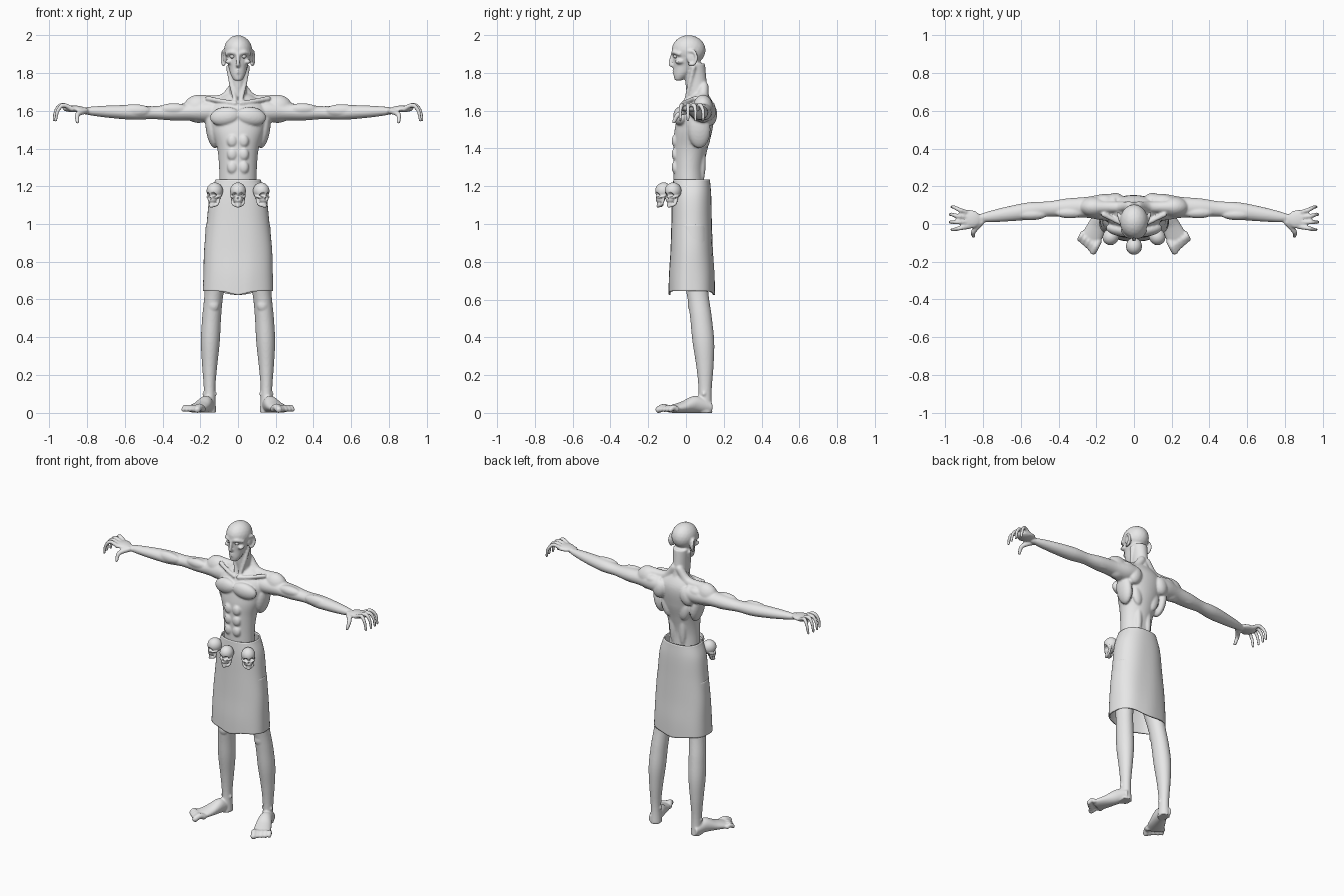
import bpy, bmesh, math
from mathutils import Matrix, Vector, Euler

if "Cube" in bpy.data.objects:
    bpy.data.objects.remove(bpy.data.objects["Cube"])

AXIS_X, AXIS_Y, AXIS_Z = Matrix.Identity(3)
grey = (.8, .8, .8, 1)
clay = bpy.data.materials.new("light_grey_clay")
clay.use_nodes = True
clay.diffuse_color = grey
clay.node_tree.nodes["Principled BSDF"].inputs["Base Color"].default_value = grey


def curve_at(points, t):
    """Smooth curve through evenly spaced numbers or vectors."""
    last = len(points) - 1
    i = min(int(t * last), last - 1)
    f = t * last - i
    a, b, c, d = (points[min(max(i + k, 0), last)] for k in (-1, 0, 1, 2))
    return b + (c - a) * (f / 2) + (2 * a - 5 * b + 4 * c - d) * (f * f / 2) + (3 * (b - c) + d - a) * (f ** 3 / 2)


def limb(bm, path, widths, depths, across, through, power=1, caps=True, rows=40, sides=48):
    """Skin of oval cross-sections following a path."""
    path = [Vector(point) for point in path]
    rings = []
    for row in range(rows + 1):
        t = row / rows
        centre, width, depth = (curve_at(values, t) for values in (path, widths, depths))
        ring = []
        for side in range(sides):
            angle = math.tau * side / sides
            c, s = (math.copysign(abs(w) ** power, w) for w in (math.cos(angle), math.sin(angle)))
            ring.append(bm.verts.new(centre + across * width * c + through * depth * s))
        rings.append(ring)
    for lower, upper in zip(rings, rings[1:]):
        for side in range(sides):
            bm.faces.new((lower[side - 1], lower[side], upper[side], upper[side - 1]))
    if caps:
        bm.faces.new(rings[0])
        bm.faces.new(rings[-1])


def blob(bm, centre, radii, tilt=(0, 0, 0), detail=3):
    placed = Matrix.LocRotScale(Vector(centre), Euler(tilt), Vector(radii))
    bmesh.ops.create_icosphere(bm, subdivisions=detail, radius=1, matrix=placed)


def cord(bm, path, start_radius, end_radius, beads=16):
    """Rounded, tapering cord."""
    path = [Vector(point) for point in path]
    for bead in range(beads + 1):
        t = bead / beads
        radius = start_radius + (end_radius - start_radius) * t
        blob(bm, curve_at(path, t), (radius, radius, radius), detail=2)


def mirror(bm):
    copies = bmesh.ops.duplicate(bm, geom=bm.verts[:] + bm.edges[:] + bm.faces[:])["geom"]
    for item in copies:
        if isinstance(item, bmesh.types.BMVert):
            item.co.x *= -1


def finish(bm, name, voxel=None, smoothing=0):
    """Turn the parts into one object, fused into a single skin if a voxel size is given."""
    bmesh.ops.recalc_face_normals(bm, faces=bm.faces[:])
    mesh = bpy.data.meshes.new(name)
    bm.to_mesh(mesh)
    bm.free()
    mesh.shade_smooth()
    mesh.materials.append(clay)
    result = bpy.data.objects.new(name, mesh)
    bpy.context.collection.objects.link(result)
    if voxel:
        fuse = result.modifiers.new("fuse", "REMESH")
        fuse.mode = "VOXEL"
        fuse.voxel_size = voxel
        fuse.use_smooth_shade = True
        soften = result.modifiers.new("soften", "SMOOTH")
        soften.iterations = smoothing
    return result


def add_arm(bm):
    heights = (.07, .07, .055, .05, .04, .046, .04, .03, .018)
    limb(bm, [(.1, .09, 1.6), (.45, .08, 1.59), (.83, .03, 1.6)],
         heights, [height * .85 for height in heights], AXIS_Y, AXIS_Z)
    # deltoid, biceps, triceps, forearm, palm
    blob(bm, (.21, .09, 1.61), (.08, .055, .075))
    blob(bm, (.34, .06, 1.61), (.08, .03, .03))
    blob(bm, (.33, .1, 1.58), (.08, .03, .03))
    blob(bm, (.55, .05, 1.6), (.09, .03, .035))
    blob(bm, (.87, .025, 1.61), (.06, .05, .018))
    # curled fingers, then the thumb
    for finger in range(4):
        root, tip = .06 - .025 * finger, .09 - .04 * finger
        reach = .98 - .01 * abs(finger - 1.5)
        cord(bm, [(.88, root, 1.61), (reach - .04, (root + tip) / 2, 1.63),
                  (reach - .01, tip, 1.6), (reach, tip, 1.55)], .014, .009)
    cord(bm, [(.81, .01, 1.6), (.85, -.04, 1.58), (.85, -.065, 1.54)], .018, .01)


def add_leg(bm):
    widths = (.07, .07, .06, .05, .05, .05, .04, .03, .035)
    limb(bm, [(.1, .03, 1), (.115, .045, .75), (.14, .08, .5), (.15, .1, .25), (.15, .1, 0)],
         widths, [width * 1.15 for width in widths], AXIS_X, AXIS_Y)
    # kneecap and ankle bones
    blob(bm, (.13, .03, .57), (.03, .02, .035))
    blob(bm, (.15, .095, .1), (.04, .015, .02))
    # foot and toes, splayed outward
    ahead = Vector((.45, -.9, 0))
    across = ahead.cross(-AXIS_Z)
    if across.x < 0:
        across.negate()
    depths = (.03, .045, .03, .02)
    spots = ((.15, .13), (.17, .05), (.2, -.02), (.23, -.08))
    limb(bm, [(*spot, depth) for spot, depth in zip(spots, depths)], (.03, .04, .05, .055), depths, across, AXIS_Z)
    for toe in range(5):
        radius, length = (.019, .06) if toe == 0 else (.014, .06 - .006 * toe)
        root = Vector((.23, -.07, .02)) + across * .023 * (toe - 2)
        middle = root + ahead * length / 2 + AXIS_Z * .01
        tip = root + ahead * length - AXIS_Z * .003
        cord(bm, [root, middle, tip], radius, radius)


def add_muscles(bm):
    # pectoral, flank, shoulder blade, rear shoulder, back, spine
    blob(bm, (.07, -.03, 1.57), (.08, .036, .05), (0, .15, .15))
    blob(bm, (.135, .07, 1.5), (.035, .06, .1), (0, .15, 0))
    blob(bm, (.1, .13, 1.58), (.045, .035, .06), (0, -.25, 0))
    blob(bm, (.155, .12, 1.62), (.055, .035, .035))
    blob(bm, (.065, .105, 1.47), (.035, .025, .07), (0, .2, 0))
    blob(bm, (.035, .08, 1.34), (.025, .025, .13))
    for row in range(3):
        blob(bm, (.03, -.057, 1.3 + .07 * row), (.027, .019, .034))
    # trapezius, collarbone, neck tendon
    cord(bm, [(.02, .095, 1.73), (.08, .09, 1.66), (.19, .09, 1.65)], .025, .035)
    cord(bm, [(.015, -.015, 1.64), (.08, .01, 1.65), (.16, .05, 1.665)], .012, .014)
    cord(bm, [(.05, .04, 1.83), (.035, .02, 1.74), (.014, 0, 1.65)], .014, .012)


def add_face_side(bm):
    # brow, cheekbone, lips, ear
    cord(bm, [(0, -.068, 1.9), (.035, -.064, 1.91), (.06, -.035, 1.9)], .011, .011)
    blob(bm, (.045, -.03, 1.86), (.02, .03, .014), (0, 0, .4))
    for height in (1.8, 1.812):
        cord(bm, [(0, -.066, height), (.018, -.056, height)], .006, .005)
    rim = [(.077 + .007 * math.cos(angle), .03 + .025 * math.cos(angle), 1.88 + .038 * math.sin(angle))
           for angle in (-2, -1, 0, 1, 2)]
    cord(bm, rim, .009, .009)
    blob(bm, (.07, .03, 1.88), (.009, .025, .035))


def add_trunk(bm):
    limb(bm, [(0, .02, 1.1), (0, .015, 1.3), (0, .04, 1.5), (0, .08, 1.7)],
         (.1, .1, .1, .11, .14, .15, .05), (.07, .08, .08, .09, .1, .09, .03), AXIS_X, AXIS_Y)
    # neck, face, cranium, nose
    limb(bm, [(0, .09, 1.6), (0, .06, 1.7), (0, .045, 1.85)], (.09, .05, .045, .05), (.06, .055), AXIS_X, AXIS_Y)
    limb(bm, [(0, -.04, 1.76), (0, 0, 1.84), (0, .012, 1.92)],
         (.022, .04, .052, .066, .074), (.02, .045, .065, .076, .086), AXIS_X, AXIS_Y)
    blob(bm, (0, .014, 1.92), (.075, .09, .08))
    cord(bm, [(0, -.07, 1.9), (0, -.083, 1.85), (0, -.072, 1.84)], .01, .012)


# body, fused into one skin
body = bmesh.new()
for add_part in (add_arm, add_leg, add_muscles, add_face_side):
    add_part(body)
mirror(body)
add_trunk(body)
finish(body, "body", voxel=.006, smoothing=3)

# eyes
eyes = bmesh.new()
blob(eyes, (.03, -.054, 1.888), (.014, .014, .011))
mirror(eyes)
finish(eyes, "eyes")

# wrapped skirt with soft folds and an uneven hem
cloth = bmesh.new()
limb(cloth, [(0, .03, 1.235), (0, .03, .645)], (.12, .15, .165, .18, .185, .188),
     (.097, .104, .107, .112, .12, .122), AXIS_X, AXIS_Y, power=.85, caps=False)
top = max(vert.co.z for vert in cloth.verts)
for vert in cloth.verts:
    angle, drop = math.atan2(vert.co.y, vert.co.x), (top - vert.co.z) / .6
    fold = 1 + .012 * drop * math.sin(7 * angle + 3 * drop)
    vert.co.x *= fold
    vert.co.y *= fold
    vert.co.z -= .024 * (drop * math.sin(angle)) ** 6
skirt = finish(cloth, "skirt")
shell = skirt.modifiers.new("thickness", "SOLIDIFY")
shell.thickness = .008

# skulls hung around the waist
for name, side in (("right_skull", -1), ("middle_skull", 0), ("left_skull", 1)):
    bone = bmesh.new()
    cord(bone, [(.016, -.036, -.012), (.032, -.02, -.012), (.036, .005, -.006)], .007, .006)
    cord(bone, [(.03, 0, -.02), (.025, -.01, -.05), (0, -.03, -.06)], .007, .009)
    mirror(bone)
    blob(bone, (0, 0, .02), (.042, .045, .045), detail=5)
    blob(bone, (0, -.018, -.02), (.027, .025, .028), detail=5)
    blob(bone, (0, -.018, -.05), (.019, .018, .016))
    # eye sockets and nose hole
    for x, z, radius in ((.017, 0, .013), (-.017, 0, .013), (0, -.02, .008)):
        for vert in bone.verts:
            distance = math.hypot(vert.co.x - x, vert.co.z - z) / radius
            if distance < 1 and vert.co.y < -.008:
                vert.co.y += 1.8 * radius * (1 - distance ** 2)
    skull = finish(bone, name, voxel=.0035, smoothing=1)
    skull.location = (.123 * side, -.118 + .05 * abs(side), 1.155)
    skull.rotation_euler.z = .7 * side
